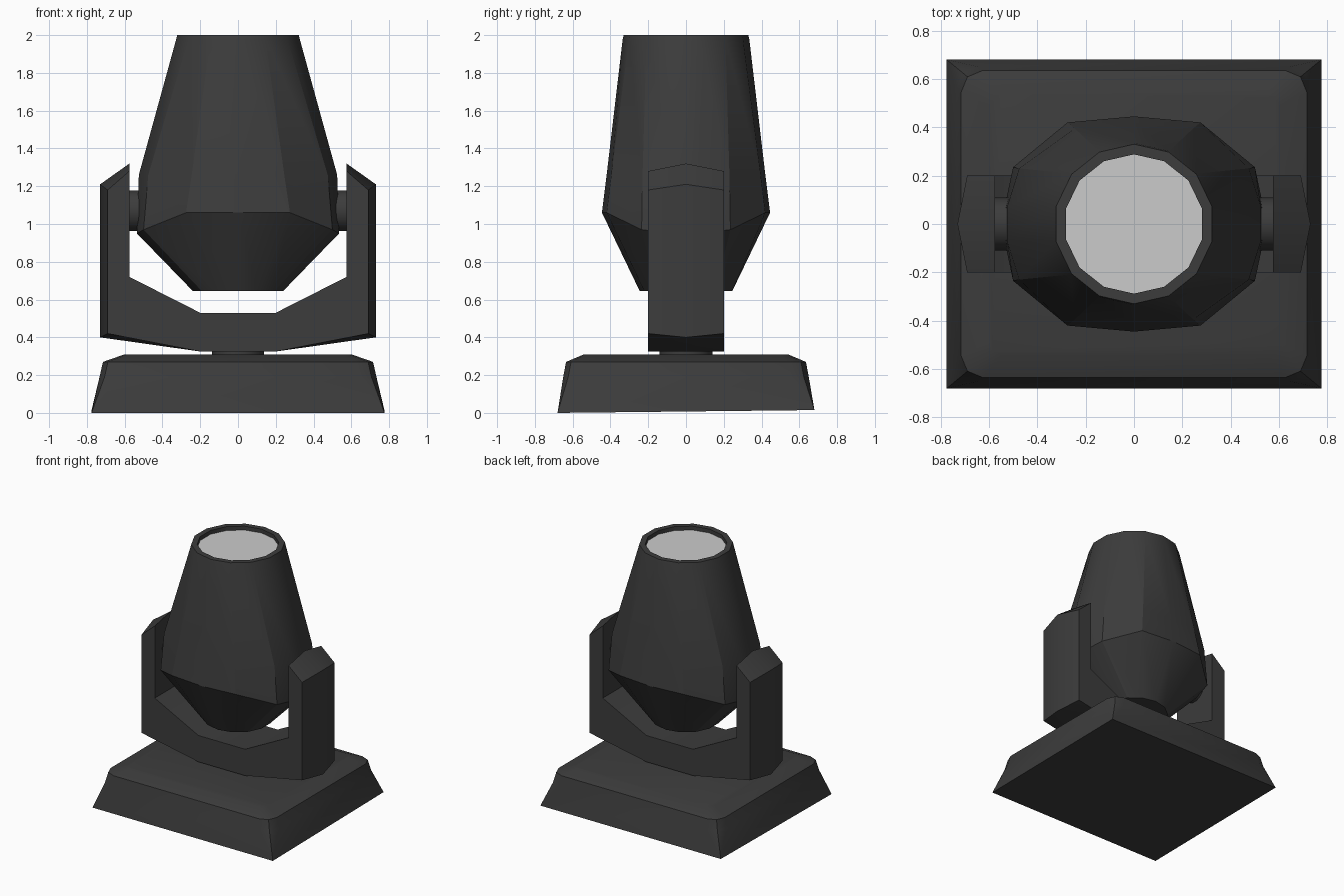
import bpy, bmesh, math

if "Cube" in bpy.data.objects:
    bpy.data.objects.remove(bpy.data.objects["Cube"])

dark = bpy.data.materials.new("dark_casing")
dark.diffuse_color = (0.045, 0.045, 0.045, 1)
dark.use_nodes = True
dark.node_tree.nodes["Principled BSDF"].inputs["Base Color"].default_value = dark.diffuse_color


def loft(name, rings, cap_start=True, cap_end=True, mat=dark, angle=30):
    """Skin a series of equal-length closed rings into one mesh object."""
    bm = bmesh.new()
    loops = [[bm.verts.new(p) for p in ring] for ring in rings]
    n = len(loops[0])
    for a, b in zip(loops, loops[1:]):
        for i in range(n):
            j = (i + 1) % n
            bm.faces.new((a[i], a[j], b[j], b[i]))
    if cap_start:
        bm.faces.new(loops[0][::-1])
    if cap_end:
        bm.faces.new(loops[-1])
    bmesh.ops.remove_doubles(bm, verts=bm.verts[:], dist=1e-4)
    bmesh.ops.recalc_face_normals(bm, faces=bm.faces[:])
    me = bpy.data.meshes.new(name)
    bm.to_mesh(me)
    bm.free()
    ob = bpy.data.objects.new(name, me)
    bpy.context.collection.objects.link(ob)
    if mat:
        me.materials.append(mat)
    bpy.ops.object.select_all(action='DESELECT')
    ob.select_set(True)
    bpy.context.view_layer.objects.active = ob
    bpy.ops.object.shade_smooth_by_angle(angle=math.radians(angle))
    return ob


def rounded_rect(hx, hy, c, z, tilt=0.0):
    """Rectangle ring with three-point corners of size c."""
    pts = []
    for q, (sx, sy) in enumerate([(1, 1), (-1, 1), (-1, -1), (1, -1)]):
        for k in range(3):
            a = math.radians(90 * q + 45 * k)
            x = sx * (hx - c) + c * math.cos(a)
            y = sy * (hy - c) + c * math.sin(a)
            pts.append((x, y, z + tilt * (y + hy) / (2 * hy)))
    return pts


def circle(r, z, n=14):
    return [(r * math.sin(2 * math.pi * i / n), r * math.cos(2 * math.pi * i / n), z)
            for i in range(n)]


# Base: sharp footprint, rounded body, sloping shoulder
loft("base", [
    rounded_rect(0.775, 0.68, 0.0, 0.0, 0.015),
    rounded_rect(0.733, 0.65, 0.09, 0.19),
    rounded_rect(0.715, 0.635, 0.09, 0.27),
    rounded_rect(0.60, 0.54, 0.05, 0.31),
])

# Turntable between base and yoke
loft("turntable", [circle(0.14, 0.29), circle(0.14, 0.34)])


# Yoke: U-shaped section swept across y, with a ridge along the middle
def yoke_section(y, out, out_low, out_top, in_top):
    half = [(0.2, 0.325), (out, out_low), (out, out_top),
            (0.575, in_top), (0.575, 0.72), (0.2, 0.53)]
    return [(x, y, z) for x, z in half] + [(-x, y, z) for x, z in half[::-1]]


loft("yoke", [
    yoke_section(-0.2, 0.69, 0.42, 1.18, 1.28),
    yoke_section(0.0, 0.73, 0.40, 1.21, 1.32),
    yoke_section(0.2, 0.69, 0.42, 1.18, 1.28),
])

# Tilt pivots joining the head to the yoke arms
for side, s in (("right", 1), ("left", -1)):
    loft("tilt_pivot_" + side, [
        [(s * x, py, 1.07 + px) for px, py, _ in circle(0.11, 0)]
        for x in (0.46, 0.58)])


# Head: fourteen-sided shell, widest on an uneven belt line
def belt(quarter):
    """Mirror points running from +y round to +x into a full ring."""
    right = quarter + [(x, -y, z) for x, y, z in quarter[::-1]]
    return right + [(-x, y, z) for x, y, z in right[-2:0:-1]]


lower = belt([(0, 0.445, 1.06), (0.275, 0.42, 1.06), (0.50, 0.235, 0.97), (0.535, 0.07, 0.95)])
upper = belt([(0, 0.42, 1.26), (0.245, 0.395, 1.26), (0.475, 0.23, 1.26), (0.525, 0.07, 1.26)])
loft("head_shell", [
    circle(0.245, 0.645), lower, upper,
    circle(0.335, 1.98), circle(0.33, 2.0), circle(0.288, 2.0), circle(0.288, 1.96),
], cap_end=False, angle=28)

# Lens disc recessed in the rim
loft("lens", [circle(0.288, 1.955), circle(0.288, 1.97)], mat=None)
